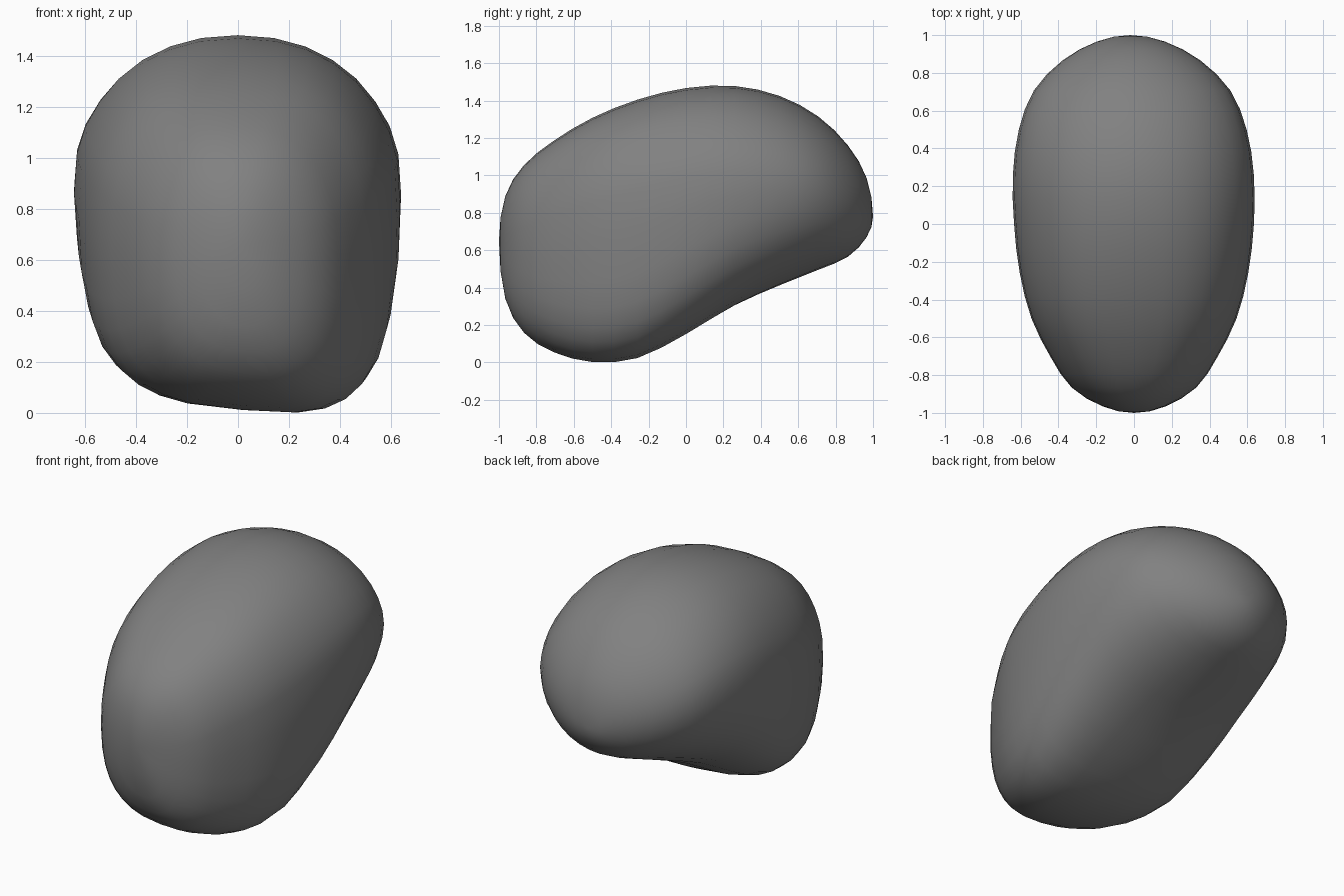
import bpy, bmesh
from math import pi, sin, cos, copysign

if "Cube" in bpy.data.objects:
    bpy.data.objects.remove(bpy.data.objects["Cube"])

# Profiles sampled every 15 degrees from front tip (y=-1) to back tip (y=1)
TOP = [.65, .89, 1.055, 1.185, 1.308, 1.405, 1.467, 1.478, 1.425, 1.315, 1.16, .985, .78]
BOTTOM = [.65, .34, .16, .06, .012, .032, .155, .305, .412, .495, .565, .67, .78]
WIDTH = [0, .165, .33, .44, .543, .605, .635, .638, .603, .52, .365, .18, 0]
# Squareness of the upper and lower half of each section (2 = ellipse)
N_UP = [2.1, 2.2, 2.3, 2.45, 2.5, 2.4, 2.25, 2.1, 2.0, 1.95, 1.95, 2, 2]
N_LOW = [2.1, 2.3, 2.6, 2.95, 3.25, 3.3, 3.0, 2.6, 2.3, 2.1, 2.0, 2, 2]
RINGS, SIDES = 24, 32


def sample(table, u):
    """Smooth (Catmull-Rom) lookup, u in 0..1."""
    n = len(table) - 1
    i = min(int(u * n), n - 1)
    f = u * n - i

    def at(k):
        if k < 0:
            return 2 * table[0] - table[-k]
        if k > n:
            return 2 * table[n] - table[2 * n - k]
        return table[k]
    a, b, c, d = (at(i + k) for k in (-1, 0, 1, 2))
    return b + .5 * f * (c - a + f * (2 * a - 5 * b + 4 * c - d + f * (3 * (b - c) + d - a)))


def spow(v, n):
    return copysign(abs(v) ** (2 / n), v)


# Pebble body: lofted superellipse rings, squarer and slightly tilted under the front
bm = bmesh.new()
rings = []
for r in range(1, RINGS):
    u = r / RINGS
    top, bot, w, up, down = (sample(t, u) for t in (TOP, BOTTOM, WIDTH, N_UP, N_LOW))
    mid, half = (top + bot) / 2, (top - bot) / 2
    front = min(1, max(0, 1 - (u - .35) / .4))
    ring = []
    for s in range(SIDES):
        a = 2 * pi * s / SIDES
        low = max(0, -sin(a))
        # blend exponents smoothly across the widest line
        k = .5 + .5 * max(-1, min(1, 2 * sin(a)))
        n = down + (up - down) * k
        x = w * spow(cos(a), n)
        z = mid + half * spow(sin(a), n) - .09 * front * x * low
        x += .02 * low * front - .02 * max(0, 2 * u - 1)
        ring.append(bm.verts.new((x, -cos(pi * u), max(z, 0))))
    rings.append(ring)

front_tip = bm.verts.new((0, -1, TOP[0]))
back_tip = bm.verts.new((-.02, 1, TOP[-1]))
for s in range(SIDES):
    e = (s + 1) % SIDES
    bm.faces.new((front_tip, rings[0][s], rings[0][e]))
    bm.faces.new((back_tip, rings[-1][e], rings[-1][s]))
    for p, q in zip(rings, rings[1:]):
        bm.faces.new((p[s], q[s], q[e], p[e]))
bmesh.ops.recalc_face_normals(bm, faces=bm.faces)
for f in bm.faces:
    f.smooth = True

mesh = bpy.data.meshes.new("pebble")
bm.to_mesh(mesh)
bm.free()
pebble = bpy.data.objects.new("pebble", mesh)
bpy.context.collection.objects.link(pebble)

# Dark grey stone
stone = bpy.data.materials.new("stone")
stone.diffuse_color = (.22, .22, .22, 1)
stone.use_nodes = True
stone.node_tree.nodes["Principled BSDF"].inputs["Base Color"].default_value = stone.diffuse_color
mesh.materials.append(stone)
